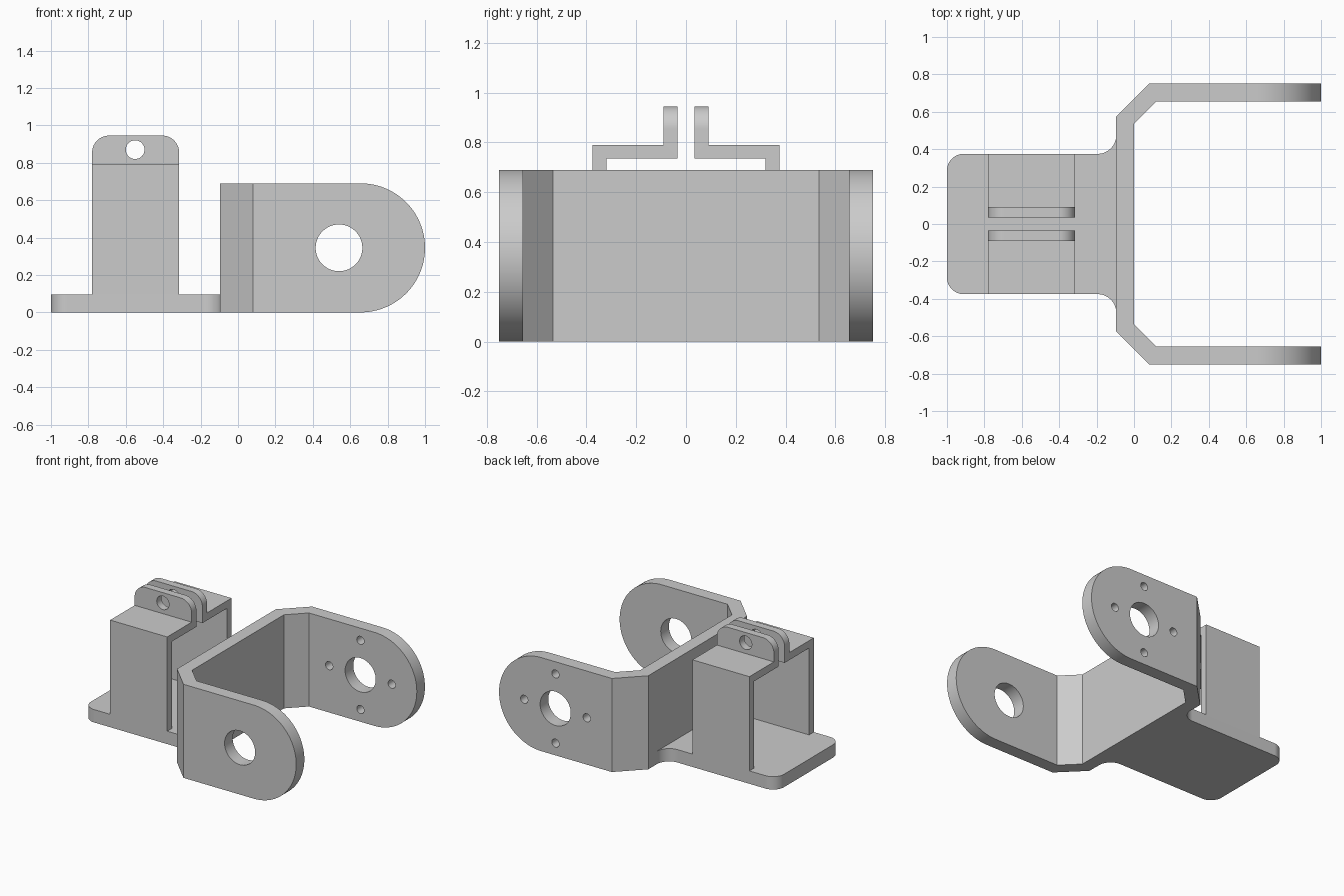
import bpy, bmesh, math
from mathutils import Vector

cube = bpy.data.objects.get("Cube")
if cube:
    bpy.data.objects.remove(cube, do_unlink=True)

grey = bpy.data.materials.new("light_grey")
grey.use_nodes = True
colour = (0.6, 0.6, 0.6, 1)
grey.diffuse_color = colour
for node in grey.node_tree.nodes:
    if node.type == 'BSDF_PRINCIPLED':
        node.inputs["Base Color"].default_value = colour


def rounded(corners, steps=24):
    """Outline from (a, b) or (a, b, radius) corners; rounded ones are square."""
    pts = []
    for i, c in enumerate(corners):
        p = Vector(c[:2])
        if len(c) == 2:
            pts.append(p)
            continue
        r = c[2]
        d1 = (Vector(corners[i - 1][:2]) - p).normalized()
        d2 = (Vector(corners[(i + 1) % len(corners)][:2]) - p).normalized()
        for k in range(steps + 1):
            t = math.pi / 2 * k / steps
            pts.append(p + r * (d1 + d2 - d2 * math.cos(t) - d1 * math.sin(t)))
    return [p for i, p in enumerate(pts) if (p - pts[i - 1]).length > 1e-5]


def circle(a, b, r, n=48):
    return [(a + r * math.cos(2 * math.pi * k / n),
             b + r * math.sin(2 * math.pi * k / n)) for k in range(n)]


def prism(name, outline, axis, lo, hi):
    """Extrude an outline along one axis."""
    place = {'X': lambda a, b: (lo, a, b),
             'Y': lambda a, b: (a, lo, b),
             'Z': lambda a, b: (a, b, lo)}[axis]
    bm = bmesh.new()
    face = bm.faces.new([bm.verts.new(place(*p)) for p in outline])
    out = bmesh.ops.extrude_face_region(bm, geom=[face])
    shift = Vector([(hi - lo) * (axis == a) for a in 'XYZ'])
    bmesh.ops.translate(bm, vec=shift,
                        verts=[v for v in out['geom'] if isinstance(v, bmesh.types.BMVert)])
    bmesh.ops.recalc_face_normals(bm, faces=bm.faces)
    mesh = bpy.data.meshes.new(name)
    bm.to_mesh(mesh)
    bm.free()
    mesh.materials.append(grey)
    obj = bpy.data.objects.new(name, mesh)
    bpy.context.collection.objects.link(obj)
    return obj


def cut(obj, cutter, operation='DIFFERENCE'):
    """Apply a boolean and remove its cutter."""
    cutter.hide_render = True
    mod = obj.modifiers.new("cut", 'BOOLEAN')
    mod.operation, mod.solver, mod.object = operation, 'EXACT', cutter
    bpy.context.view_layer.update()
    graph = bpy.context.evaluated_depsgraph_get()
    mesh = bpy.data.meshes.new_from_object(obj.evaluated_get(graph))
    obj.modifiers.clear()
    obj.data = mesh
    bpy.data.objects.remove(cutter, do_unlink=True)


# Fork: bent strip in plan, trimmed to the round-ended arm profile
half = [(0, .535), (.12, .655), (1.1, .655), (1.1, .75), (.08, .75), (-.095, .575)]
fork = prism("fork", half + [(x, -y) for x, y in reversed(half)], 'Z', -.1, .8)
R = .345
arm = rounded([(-.3, 0), (1, 0, R), (1, 2 * R, R), (-.3, 2 * R)])
cut(fork, prism("arm_trim", arm, 'Y', -1, 1), 'INTERSECT')

# Large hole through both arms, four small screw holes in the back arm
hx = .54
cut(fork, prism("arm_hole_cutter", circle(hx, R, .125), 'Y', -1, 1))
for dx, dz in ((1, 0), (-1, 0), (0, 1), (0, -1)):
    spot = circle(hx + .255 * dx, R + .255 * dz, .03, 24)
    cut(fork, prism("screw_hole_cutter", spot, 'Y', .5, 1))

# Base plate with rounded outer corners, flaring into the fork
w, x1 = .375, -.095
side = [(-1, w, .09), (x1 - .0, w, .1), (x1, w + .1)]
base = prism("base_plate",
             rounded(side + [(c[0], -c[1], *c[2:]) for c in reversed(side)]),
             'Z', 0, .095)

# Two facing clamp brackets: leg, shelf and upright tab with a pin hole
for s, name in ((1, "back_clamp"), (-1, "front_clamp")):
    section = [(w, .09), (w, .79), (.09, .79), (.09, 1), (.035, 1),
               (.035, .735), (.32, .735), (.32, .09)]
    clamp = prism(name, [(s * y, z) for y, z in section], 'X', -.9, -.2)
    front = rounded([(-.78, 0), (-.315, 0), (-.315, .945, .09), (-.78, .945, .09)])
    cut(clamp, prism("clamp_trim", front, 'Y', -1, 1), 'INTERSECT')
    cut(clamp, prism("pin_hole_cutter", circle(-.55, .87, .05), 'Y', -.2, .2))

# Smooth the curved walls and keep the creases sharp
for obj in bpy.context.view_layer.objects:
    obj.select_set(obj.type == 'MESH' and grey.name in obj.data.materials)
bpy.context.view_layer.objects.active = fork
bpy.ops.object.shade_smooth_by_angle(angle=math.radians(25))
